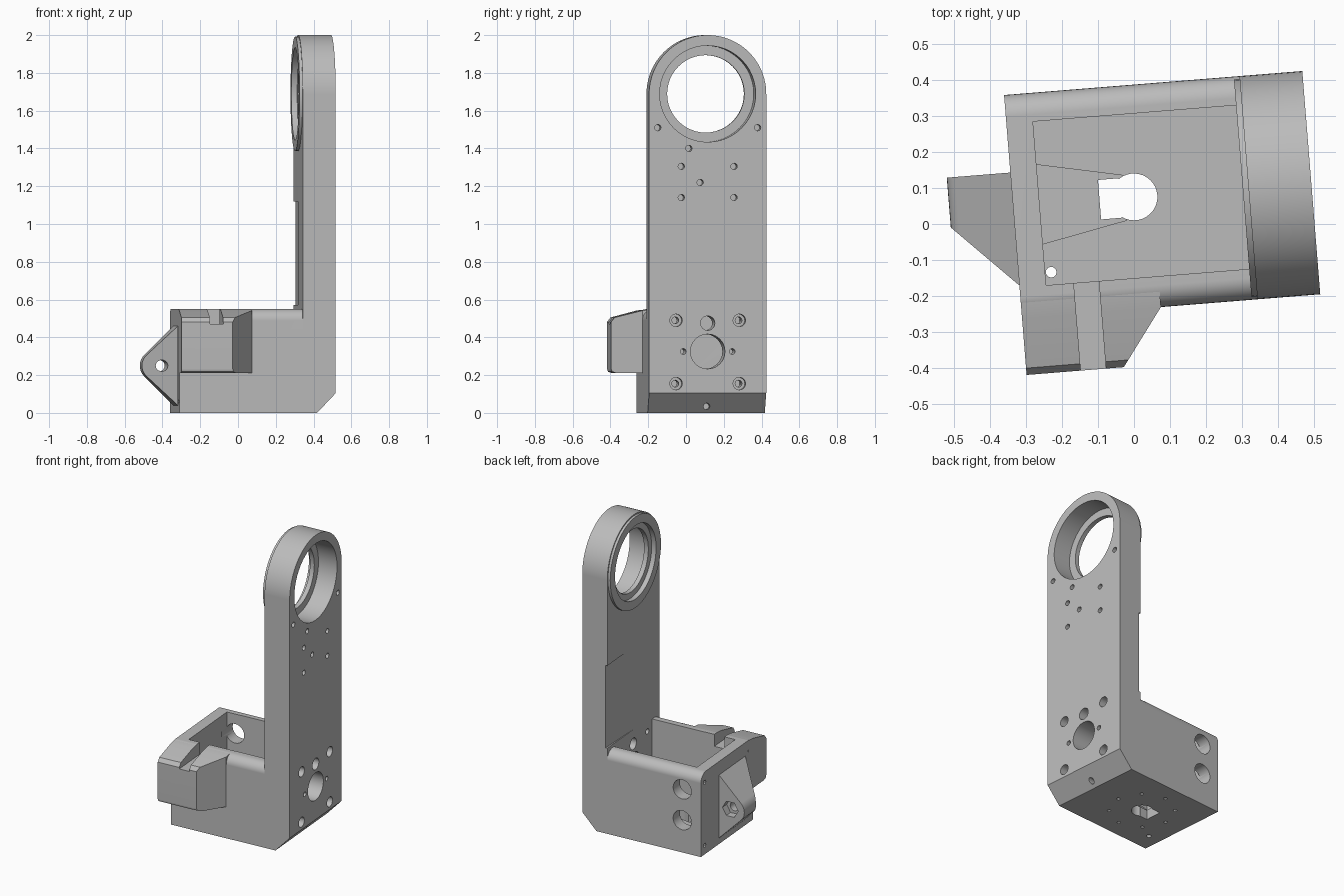
import bpy, bmesh
from math import sin, cos, pi, radians

if "Cube" in bpy.data.objects:
    bpy.data.objects.remove(bpy.data.objects["Cube"], do_unlink=True)

TURN = radians(4.6)      # whole bracket is turned slightly about z
LEFT, INNER, RIGHT = -0.331, 0.325, 0.5
FRONT, BACK = -0.236, 0.386
MID = (FRONT + BACK) / 2
RADIUS = (BACK - FRONT) / 2
RING_Z = 2 - RADIUS

grey = bpy.data.materials.new("plain grey")
grey.use_nodes = True
colour = (0.5, 0.5, 0.5, 1)
grey.diffuse_color = colour
grey.node_tree.nodes["Principled BSDF"].inputs["Base Color"].default_value = colour

parts, cutters = [], []


def prism(name, points, axis, lo, hi):
    """Extrude a 2D outline along x, y or z."""
    place = {"x": lambda p, d: (d, p[0], p[1]),
             "y": lambda p, d: (p[0], d, p[1]),
             "z": lambda p, d: (p[0], p[1], d)}[axis]
    bm = bmesh.new()
    face = bm.faces.new([bm.verts.new(place(p, lo)) for p in points])
    new = bmesh.ops.extrude_face_region(bm, geom=[face])["geom"]
    for v in new:
        if isinstance(v, bmesh.types.BMVert):
            v.co["xyz".index(axis)] = hi
    bmesh.ops.recalc_face_normals(bm, faces=bm.faces)
    mesh = bpy.data.meshes.new(name)
    bm.to_mesh(mesh)
    bm.free()
    mesh.materials.append(grey)
    obj = bpy.data.objects.new(name, mesh)
    bpy.context.scene.collection.objects.link(obj)
    obj.rotation_euler.z = TURN
    return obj


def part(*args):
    obj = prism(*args)
    parts.append(obj)
    return obj


def arc(cx, cy, r, start, end, n):
    angles = [radians(start + (end - start) * i / n) for i in range(n + 1)]
    return [(cx + r * cos(a), cy + r * sin(a)) for a in angles]


def disc(cx, cy, r, n=24):
    return arc(cx, cy, r, 0, 360, n)[:-1]


def rect(a0, a1, b0, b1):
    return [(a0, b0), (a1, b0), (a1, b1), (a0, b1)]


def cut(targets, points, axis, lo, hi):
    tool = prism("cutter", points, axis, lo, hi)
    tool.hide_render = True
    cutters.append(tool)
    for obj in targets:
        mod = obj.modifiers.new("cut", "BOOLEAN")
        mod.operation, mod.solver, mod.object = "DIFFERENCE", "EXACT", tool


# Open-topped housing with rounded upper edges
TOP, FILLET, FLOOR = 0.55, 0.06, 0.09
outline = ([(FRONT, 0), (BACK, 0)]
           + arc(BACK - FILLET, TOP - FILLET, FILLET, 0, 90, 8)
           + arc(FRONT + FILLET, TOP - FILLET, FILLET, 90, 180, 8))
housing = part("base_housing", outline, "x", LEFT, INNER)
cut([housing], rect(-0.257, 0.4, -0.15, 0.306), "z", FLOOR, 0.7)

# Floor channel, cable opening, and screw holes
cut([housing], [(-0.257, 0.186), (-0.02, 0.137), (-0.02, 0.012), (-0.257, -0.035)],
    "z", FLOOR - 0.025, FLOOR + 0.05)
cut([housing], [(-0.09, MID - 0.055), (-0.035, MID - 0.055)]
    + arc(0.006, MID, 0.065, -125, 125, 24)
    + [(-0.035, MID + 0.055), (-0.09, MID + 0.055)], "z", -0.1, 0.2)
cut([housing], disc(-0.24, -0.115, 0.015, 12), "z", -0.1, 0.2)
for x, y in disc(0.006, MID, 0.2, 8):
    cut([housing], disc(x, y, 0.012, 10), "z", -0.1, 0.04)

# Cable holes in the back wall and screw holes in the left wall
for z in (0.215, 0.42):
    cut([housing], disc(-0.2, z, 0.064), "y", 0.25, 0.5)
for y in (FRONT + 0.045, BACK - 0.045):
    for z in (0.06, 0.48):
        cut([housing], disc(y, z, 0.014, 10), "x", -0.4, -0.28)

# Tall upright with a round head and a bevelled foot
upright = part("upright_plate", [(FRONT, 0), (BACK, 0)]
               + arc(MID, RING_Z, RADIUS, 0, 180, 48), "x", INNER, RIGHT)
cut([upright], [(0.40, -0.001), (0.6, -0.001), (0.6, 0.21)], "y", -0.5, 0.6)
cut([upright], [(0.3, MID), (INNER, MID), (INNER + 0.012, BACK + 0.01), (0.3, BACK + 0.01)],
    "z", 0.57, 1.12)

# Raised bearing ring and stepped bore
ring = part("bearing_ring", disc(MID, RING_Z, 0.303, 48), "x", 0.309, INNER)
head = [upright, ring]
cut(head, disc(MID, RING_Z, 0.205, 48), "x", 0.2, 0.7)
cut([upright], disc(MID, RING_Z, 0.255, 48), "x", 0.37, 0.7)
cut(head, disc(MID, RING_Z, 0.245, 48), "x", 0.2, 0.34)

# Small blind holes in the upper half: sideways offset and height
for dy, z in ((-0.265, 1.51), (0.265, 1.51), (-0.1, 1.4), (-0.14, 1.305), (0.14, 1.305),
              (-0.04, 1.22), (-0.14, 1.14), (0.14, 1.14), (0, 0.035)):
    cut([upright], disc(MID + dy, z, 0.017, 12), "x", 0.42 if z > 1 else 0.37, 0.6)

# Motor mount: shaft hole, pilot holes and counterbored screws
for dy, z, r in ((0, 0.325, 0.092), (0, 0.475, 0.038), (-0.13, 0.325, 0.015), (0.13, 0.325, 0.015)):
    cut([upright], disc(MID + dy, z, r), "x", 0.2, 0.6)
for dy in (-0.168, 0.168):
    for z in (0.155, 0.49):
        cut([upright], disc(MID + dy, z, 0.018, 16), "x", 0.2, 0.6)
        cut([upright], disc(MID + dy, z, 0.033), "x", 0.45, 0.6)

# Front block with angled end, sloping top and a slot into the housing
block = part("front_block", [(LEFT, -0.394), (-0.06, -0.394), (0.056, FRONT),
                             (0.056, -0.18), (LEFT, -0.18)], "z", 0.21, 0.56)
cut([block], [(-0.5, 0.45), (-0.394, 0.48), (-0.375, 0.505), (-0.236, 0.542),
              (-0.17, 0.55), (-0.17, 0.7), (-0.5, 0.7)], "x", -0.6, 0.4)
cut([block], [(-0.5, 0.1), (-0.3945 + 0.03, 0.2), (-0.365, 0.2101), (-0.387, 0.218),
              (-0.3945, 0.235), (-0.5, 0.235)], "x", -0.6, 0.4)
cut([block, housing], rect(-0.18, -0.11, 0.47, 0.7), "y", -0.5, -0.1)

# Rounded triangular lug on the left wall, cut at an angle, with a nut pocket
lug = part("side_lug", [(LEFT, 0.04)] + arc(-0.428, 0.25, 0.08, 225, 135, 10)
           + [(LEFT, 0.46)], "y", -0.144, 0.17)
cut([lug], [(-0.7, -0.3), (-0.175, -0.3), (-0.7, 0.222)], "z", -0.1, 0.7)
cut([lug], disc(-0.41, 0.25, 0.055, 6), "y", 0.12, 0.3)
cut([lug], disc(-0.41, 0.25, 0.03, 20), "y", -0.3, 0.3)

# Bake the cuts, remove the cutters and shade
bpy.context.view_layer.update()
deps = bpy.context.evaluated_depsgraph_get()
baked = [bpy.data.meshes.new_from_object(p.evaluated_get(deps)) for p in parts]
for obj, mesh in zip(parts, baked):
    obj.modifiers.clear()
    obj.data = mesh
for tool in cutters:
    bpy.data.objects.remove(tool, do_unlink=True)
bpy.ops.object.select_all(action="DESELECT")
for obj in parts:
    obj.select_set(True)
bpy.context.view_layer.objects.active = parts[0]
bpy.ops.object.shade_smooth_by_angle(angle=radians(25))
for obj in parts:
    obj.modifiers.new("even_shading", "WEIGHTED_NORMAL").keep_sharp = True
